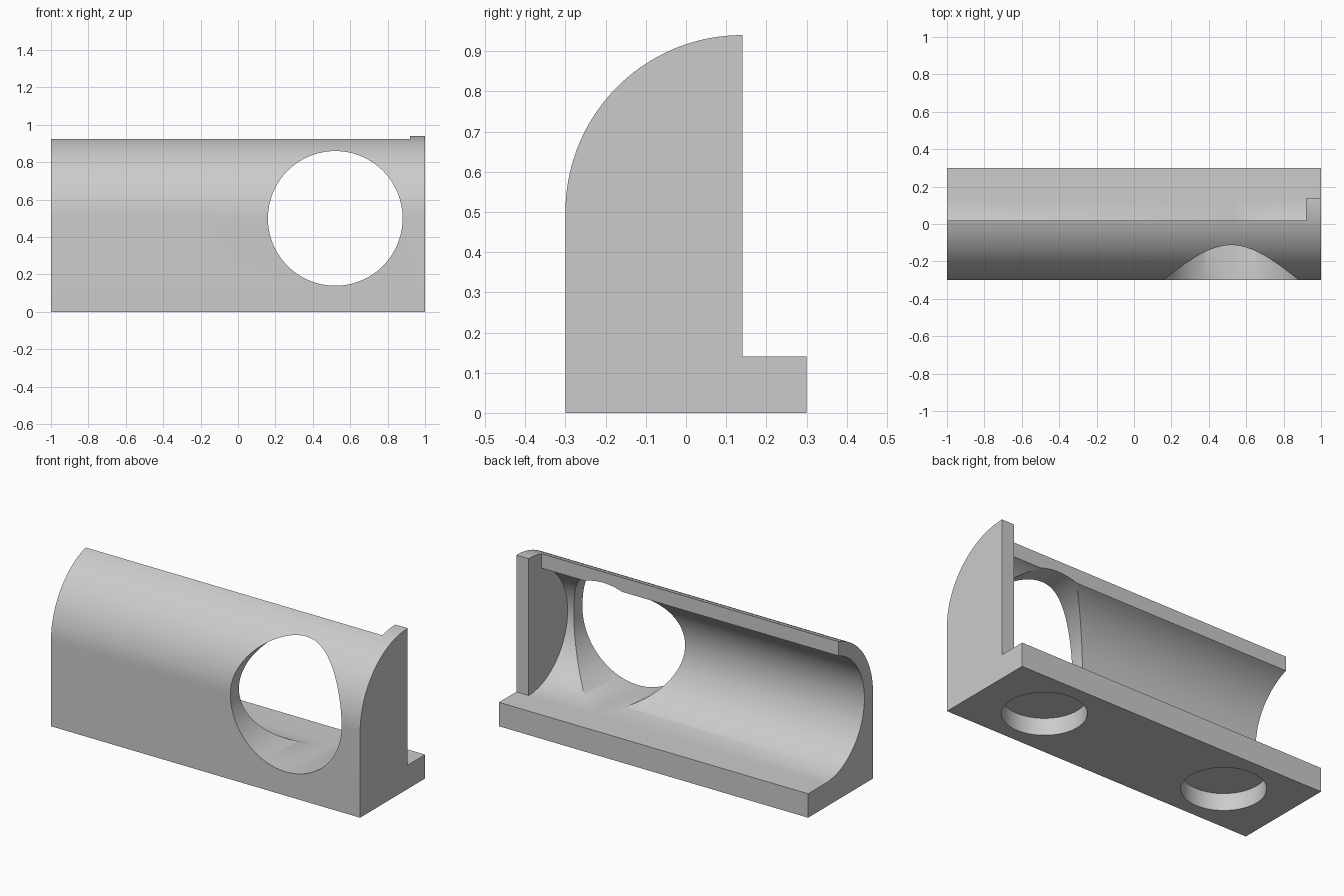
import bpy, bmesh
from math import sin, cos, pi, radians, asin
from mathutils import Matrix

if "Cube" in bpy.data.objects:
    bpy.data.objects.remove(bpy.data.objects["Cube"], do_unlink=True)

AXIS_Y, AXIS_Z = 0.14, 0.5      # centre line of the curved shell
OUTER, INNER = 0.44, 0.36
LIP_Y = 0.02                    # back edge of the roof

grey = bpy.data.materials.new("plain grey")
grey.use_nodes = True
grey.diffuse_color = (0.6, 0.6, 0.6, 1)
grey.node_tree.nodes["Principled BSDF"].inputs["Base Color"].default_value = (0.6, 0.6, 0.6, 1)


def finish(name, bm):
    bmesh.ops.recalc_face_normals(bm, faces=bm.faces)
    mesh = bpy.data.meshes.new(name)
    bm.to_mesh(mesh)
    bm.free()
    mesh.materials.append(grey)
    obj = bpy.data.objects.new(name, mesh)
    bpy.context.collection.objects.link(obj)
    return obj


def arc(radius, start, end, steps):
    """Points (y, z) around the shell axis; angle 0 faces the front."""
    angles = [start + (end - start) * i / steps for i in range(steps + 1)]
    return [(AXIS_Y - radius * cos(a), AXIS_Z + radius * sin(a)) for a in angles]


def extrude_profile(name, points, x0, x1):
    bm = bmesh.new()
    face = bm.faces.new([bm.verts.new((x0, y, z)) for y, z in points])
    out = bmesh.ops.extrude_face_region(bm, geom=[face])
    moved = [v for v in out["geom"] if isinstance(v, bmesh.types.BMVert)]
    bmesh.ops.translate(bm, verts=moved, vec=(x1 - x0, 0, 0))
    if face.is_valid and len(bm.faces) < len(points) + 2:
        bm.faces.new(face.verts)
    return finish(name, bm)


def cylinder(name, radius, depth, centre, rotation, sides):
    bm = bmesh.new()
    bmesh.ops.create_cone(bm, cap_ends=True, segments=sides, radius1=radius, radius2=radius,
                          depth=depth, matrix=Matrix.Translation(centre) @ rotation)
    return finish(name, bm)


# Solid block: foot, back step and quarter-round front
body = extrude_profile(
    "curved_housing",
    [(-0.3, 0), (0.3, 0), (0.3, 0.14), (AXIS_Y, 0.14)] + arc(OUTER, pi / 2, 0, 48), -1, 1)

# Hollow behind the shell, open at one end, leaving the end wall
lip_angle = pi / 2 - asin((AXIS_Y - LIP_Y) / INNER)
cavity = extrude_profile(
    "cavity_cutter",
    arc(INNER, -pi / 2, lip_angle, 72) + [(LIP_Y, 1.2), (0.5, 1.2), (0.5, 0.5)], -1.2, 0.92)

# Round window through the front
window = cylinder("window_cutter", INNER, 0.64, (0.52, AXIS_Y - 0.321, AXIS_Z),
                  Matrix.Rotation(pi / 2, 4, "X"), 120)

# Two blind sockets under the foot
sockets = [cylinder("socket_cutter", 0.22, 0.4, (x, 0, -0.1), Matrix.Identity(4), 96)
           for x in (-0.6, 0.6)]

bpy.context.view_layer.objects.active = body
for cutter in [cavity, window] + sockets:
    cutter.hide_render = True
    cut = body.modifiers.new("cut", "BOOLEAN")
    cut.operation = "DIFFERENCE"
    cut.solver = "EXACT"
    cut.object = cutter
    bpy.ops.object.modifier_apply(modifier=cut.name)
    bpy.data.objects.remove(cutter, do_unlink=True)

bpy.ops.object.select_all(action="DESELECT")
body.select_set(True)
bpy.ops.object.shade_smooth_by_angle(angle=radians(30))
